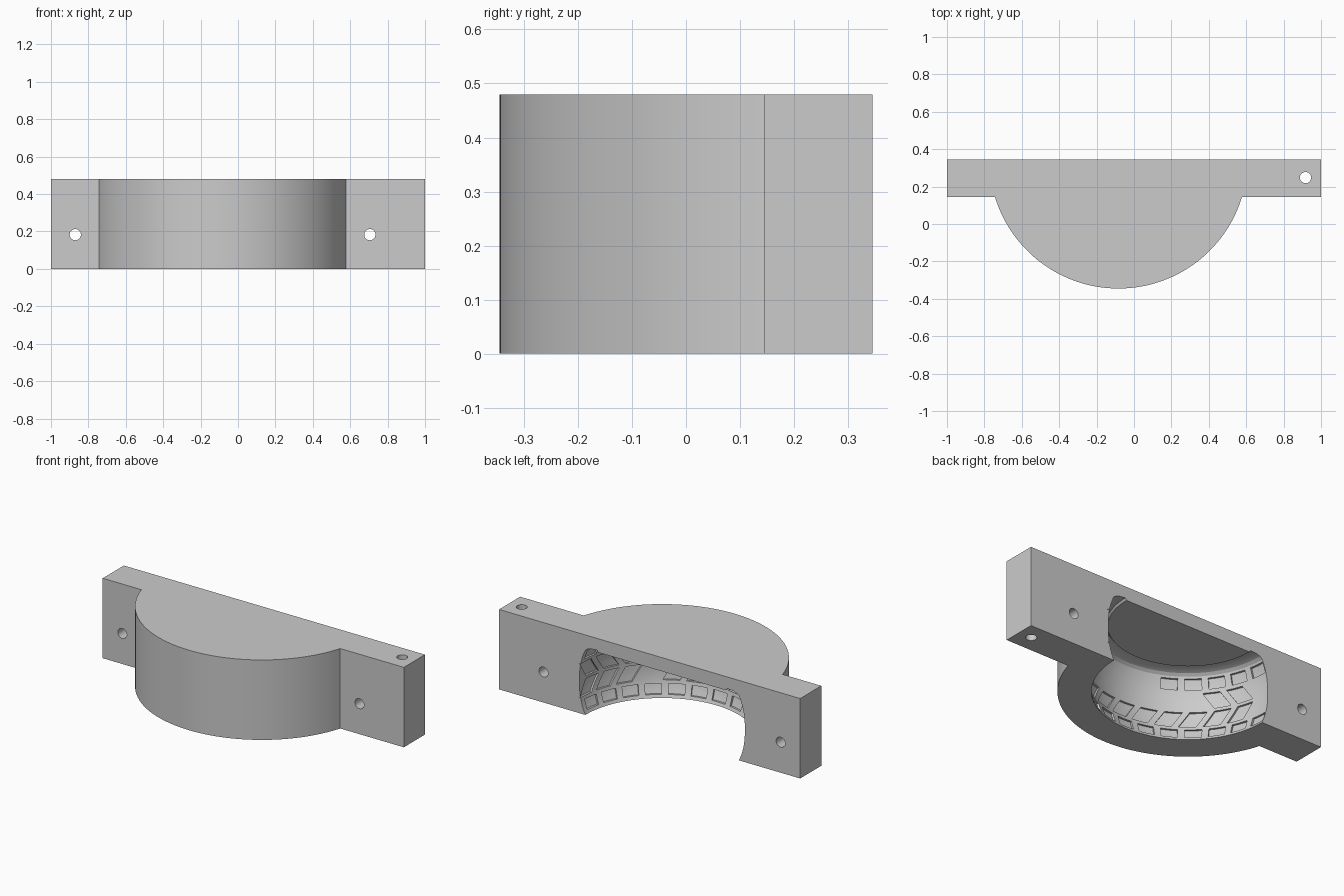
import bpy
import bmesh
from math import cos, sin, pi
from mathutils import Matrix, Vector

if "Cube" in bpy.data.objects:
    bpy.data.objects.remove(bpy.data.objects["Cube"], do_unlink=True)

AXIS = Vector((-0.083, 0.345, 0))   # tyre axis, lying in the back plane
HEIGHT = 0.48
MID = 0.195                         # middle of the tread

grey = bpy.data.materials.new("grey")
grey.use_nodes = True
grey.diffuse_color = (0.6, 0.6, 0.6, 1)
grey.node_tree.nodes["Principled BSDF"].inputs["Base Color"].default_value = (0.6, 0.6, 0.6, 1)


def make_object(name, bm, cutter=True):
    bmesh.ops.recalc_face_normals(bm, faces=bm.faces)
    mesh = bpy.data.meshes.new(name)
    bm.to_mesh(mesh)
    bm.free()
    mesh.materials.append(grey)
    obj = bpy.data.objects.new(name, mesh)
    bpy.context.collection.objects.link(obj)
    obj.hide_render = cutter
    return obj


def tread_radius(z):
    return 0.55 - 0.04 * min(1, abs(z - MID) / MID) ** 2.4


def polar(angle, radius, z):
    return AXIS + Vector((radius * cos(angle), radius * sin(angle), z))


# Body: straight mounting bar with a half-round front
bm = bmesh.new()
outline = [(1, 0.145), (1, 0.345), (-1, 0.345), (-1, 0.145)]
start = pi + 0.294
steps = 64
for i in range(steps + 1):
    p = polar(start + (pi - 0.588) * i / steps, 0.69, 0)
    outline.append((p.x, 0.145 if i in (0, steps) else p.y))
base = bm.faces.new([bm.verts.new((x, y, 0)) for x, y in outline])
top = bmesh.ops.extrude_face_region(bm, geom=[base], use_keep_orig=True)
bmesh.ops.translate(bm, vec=(0, 0, HEIGHT),
                    verts=[v for v in top["geom"] if isinstance(v, bmesh.types.BMVert)])
body = make_object("mould_half", bm, cutter=False)

# Tyre-shaped cavity, open below, with a hub disc and sidewall in its ceiling
bm = bmesh.new()
profile = [(0, -0.05), (0.51, -0.05)]
profile += [(tread_radius(z), z) for z in [0.385 * i / 14 for i in range(15)]]
profile += [(0.497, 0.398), (0.475, 0.406), (0.432, 0.41), (0.424, 0.398), (0, 0.398)]
verts = [bm.verts.new(polar(0.02, r, z)) for r, z in profile]
edges = [bm.edges.new(pair) for pair in zip(verts, verts[1:])]
bmesh.ops.spin(bm, geom=verts + edges, cent=AXIS, axis=(0, 0, 1),
               angle=2 * pi, steps=112, use_merge=True)
bmesh.ops.remove_doubles(bm, verts=bm.verts, dist=0.0001)
cavity = make_object("cavity_cutter", bm)

# Subdivided unit block, bent to the tread below
bm = bmesh.new()
bmesh.ops.create_cube(bm, size=1)
bmesh.ops.subdivide_edges(bm, edges=bm.edges, cuts=2, use_grid_fill=True)
unit_block = bpy.data.meshes.new("unit_block")
bm.to_mesh(unit_block)
bm.free()

# Tread blocks: two shoulder rows and two slanted rows forming arrows
bm = bmesh.new()
COUNT = 26
pitch = 2 * pi / COUNT
rows = [(0.018, 0.075, 0), (0.095, 0.187, 1.2), (0.205, 0.297, 1.2), (0.317, 0.374, 0)]
for low, high, slant in rows:
    for i in range(-1, COUNT // 2 + 2):
        bm.from_mesh(unit_block)
        bm.verts.ensure_lookup_table()
        for v in bm.verts[-len(unit_block.vertices):]:
            z = low + (high - low) * (v.co.z + 0.5)
            angle = pi + (i + 0.4) * pitch + v.co.x * 0.172 + slant * (abs(z - MID) - 0.05)
            v.co = polar(angle, tread_radius(z) - 0.01 + 0.022 * (v.co.y + 0.5), z)
blocks = make_object("tread_block_cutter", bm)
bpy.data.meshes.remove(unit_block)

# Bolt holes: two front to back, one upright
bm = bmesh.new()
for matrix in (Matrix.Translation((-0.87, 0.25, 0.183)) @ Matrix.Rotation(pi / 2, 4, "X"),
               Matrix.Translation((0.705, 0.25, 0.183)) @ Matrix.Rotation(pi / 2, 4, "X"),
               Matrix.Translation((0.917, 0.248, HEIGHT / 2))):
    bmesh.ops.create_cone(bm, cap_ends=True, segments=32, radius1=0.03, radius2=0.03,
                          depth=0.7, matrix=matrix)
holes = make_object("bolt_hole_cutter", bm)

# Carve the body, then drop the cutters
for cutter in (cavity, blocks, holes):
    mod = body.modifiers.new(cutter.name, "BOOLEAN")
    mod.operation = "DIFFERENCE"
    mod.solver = "EXACT"
    mod.object = cutter
bpy.ops.object.select_all(action="DESELECT")
body.select_set(True)
bpy.context.view_layer.objects.active = body
for mod in list(body.modifiers):
    bpy.ops.object.modifier_apply(modifier=mod.name)
for cutter in (cavity, blocks, holes):
    bpy.data.objects.remove(cutter, do_unlink=True)
bpy.ops.object.shade_smooth_by_angle(angle=0.35)
